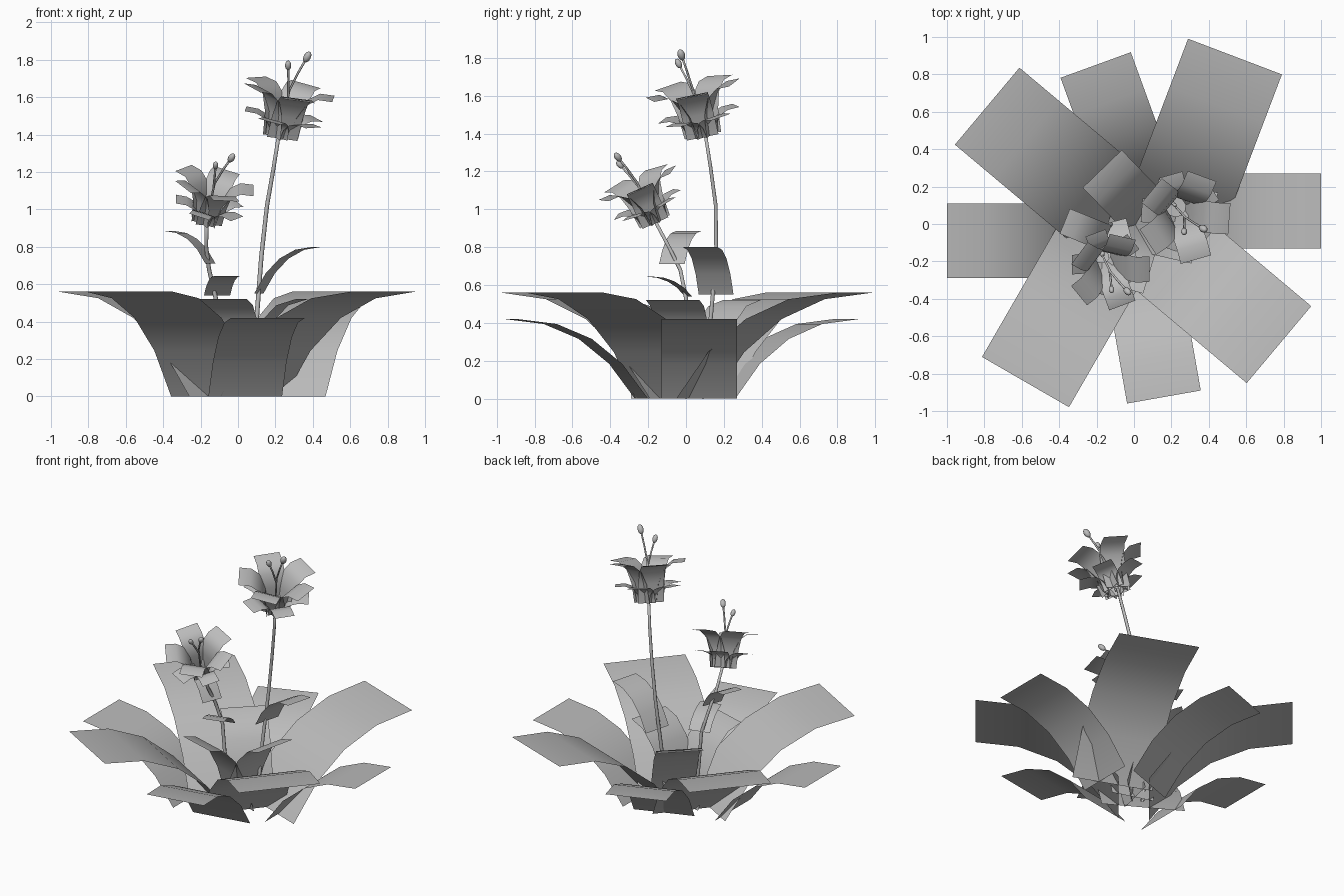
import bpy, bmesh, math
from mathutils import Vector, Matrix

if "Cube" in bpy.data.objects:
    bpy.data.objects.remove(bpy.data.objects["Cube"])

mat = bpy.data.materials.new("plant_grey")
mat.diffuse_color = (0.5, 0.5, 0.5, 1)
mat.use_nodes = True
mat.node_tree.nodes["Principled BSDF"].inputs["Base Color"].default_value = mat.diffuse_color


def finish(bm, name):
    me = bpy.data.meshes.new(name)
    bm.to_mesh(me)
    bm.free()
    for p in me.polygons:
        p.use_smooth = True
    me.materials.append(mat)
    ob = bpy.data.objects.new(name, me)
    bpy.context.collection.objects.link(ob)
    return ob


# Flat strip bent along a quadratic curve: rises first, then flares outwards
def strip(bm, mtx, length, height, width, c=0.36, droop=0.0, segs=4):
    rows = []
    for i in range(segs + 1):
        t = i / segs
        x = length * (2 * t * (1 - t) * c + t * t)
        z = height * (2 * t - t * t) - droop * t * t
        rows.append([bm.verts.new(mtx @ Vector((x, s * width / 2, z))) for s in (-1, 1)])
    for a, b in zip(rows, rows[1:]):
        bm.faces.new((a[0], b[0], b[1], a[1]))


# Leaf placed by the centre of its tip edge and its heading in degrees
def leaf(name, tip, heading, length, width, z0, z1):
    a = math.radians(heading)
    base = Vector((tip[0] - length * math.cos(a), tip[1] - length * math.sin(a), z0))
    bm = bmesh.new()
    strip(bm, Matrix.Translation(base) @ Matrix.Rotation(a, 4, 'Z'), length, z1 - z0, width)
    finish(bm, name)


# Round tube through a few points
def tube(name, pts, r0, r1, sides=6):
    bm = bmesh.new()
    pts = [Vector(p) for p in pts]
    rings = []
    for i, p in enumerate(pts):
        d = (pts[min(i + 1, len(pts) - 1)] - pts[max(i - 1, 0)]).normalized()
        u = d.cross(Vector((0, 1, 0))).normalized()
        v = d.cross(u)
        r = r0 + (r1 - r0) * i / (len(pts) - 1)
        rings.append([bm.verts.new(p + r * (math.cos(k * math.tau / sides) * u
                      + math.sin(k * math.tau / sides) * v)) for k in range(sides)])
    for a, b in zip(rings, rings[1:]):
        for k in range(sides):
            n = (k + 1) % sides
            bm.faces.new((a[k], a[n], b[n], b[k]))
    bm.faces.new(rings[-1])
    bmesh.ops.recalc_face_normals(bm, faces=bm.faces)
    finish(bm, name)


# Large rosette leaves
for i, (x, y, h) in enumerate([(0.54, 0.895, 69.2), (-0.785, 0.63, 140),
                               (-0.58, -0.845, 240), (0.775, -0.645, 320)]):
    leaf(f"large_leaf_{i+1}", (x, y), h, 0.91, 0.537, 0, 0.56)

# Low outer leaves
for i, (x, y, h) in enumerate([(1, 0.07, 0), (-0.205, 0.85, 110),
                               (-1, -0.09, 180), (0.16, -0.925, 280)]):
    leaf(f"low_leaf_{i+1}", (x, y), h, 0.7, 0.4, 0, 0.42)

# Upright inner leaves
for i, (x, y, h) in enumerate([(-0.17, 0.295, 134), (-0.09, -0.33, 253), (0.34, -0.07, -13)]):
    leaf(f"inner_leaf_{i+1}", (x, y), h, 0.35, 0.29, 0, 0.52)

# Stem leaves
leaf("stem_leaf_1", (-0.37, 0.015), 158, 0.24, 0.145, 0.71, 0.885)
leaf("stem_leaf_2", (-0.055, -0.2), -75, 0.22, 0.145, 0.54, 0.645)
leaf("stem_leaf_3", (0.425, 0.075), -15, 0.325, 0.19, 0.55, 0.80)

# Stems
tube("short_stem", [(-0.07, 0, 0), (-0.10, 0, 0.3), (-0.12, 0, 0.53), (-0.155, -0.03, 0.68),
                    (-0.17, -0.09, 0.8), (-0.168, -0.17, 0.95)], 0.013, 0.01)
tube("tall_stem", [(0.09, 0.08, 0), (0.10, 0.13, 0.42), (0.125, 0.16, 0.75),
                   (0.155, 0.157, 1.02), (0.19, 0.13, 1.22), (0.22, 0.10, 1.41)], 0.013, 0.01)


# Flower: two rings of flared petals and two stamens with anthers
def flower(name, base, axis, scale, turn, tips):
    rot = Vector((0, 0, 1)).rotation_difference(Vector(axis)).to_matrix().to_4x4()
    mtx = Matrix.Translation(base) @ rot @ Matrix.Scale(scale, 4)
    for ring, n, off, length, height, width, droop in (
            ("upper", 5, 0, 0.19, 0.29, 0.17, 0.03), ("lower", 5, 36, 0.16, 0.13, 0.13, 0.02)):
        bm = bmesh.new()
        for k in range(n):
            m = mtx @ Matrix.Rotation(math.radians(turn + off + 360 / n * k), 4, 'Z') \
                @ Matrix.Translation((0.05, 0, 0))
            strip(bm, m, length, height, width, 0.08, droop)
        finish(bm, f"{name}_{ring}_petals")
    for i, (tip, r) in enumerate(tips):
        b, t = Vector(base), Vector(tip)
        mid = b + Vector(axis).normalized() * (t - b).length * 0.55
        tube(f"{name}_stamen_{i+1}", [b, mid, mid.lerp(t, 0.5) + (mid - b) * 0.04, t], 0.006, 0.006)
        bm = bmesh.new()
        d = Vector((0, 0, 1)).rotation_difference(t - mid).to_matrix().to_4x4()
        bmesh.ops.create_uvsphere(bm, u_segments=10, v_segments=8, radius=1,
                                  matrix=Matrix.Translation(t) @ d
                                  @ Matrix.Diagonal((r, r, r * 1.6, 1)))
        finish(bm, f"{name}_anther_{i+1}")


flower("tall_flower", (0.225, 0.09, 1.39), (0.2, -0.22, 1), 1.0, -75,
       [((0.37, -0.025, 1.815), 0.02), ((0.268, -0.04, 1.77), 0.017)])
flower("short_flower", (-0.17, -0.165, 0.935), (0.22, -0.45, 1), 0.88, -70,
       [((-0.035, -0.36, 1.275), 0.018), ((-0.12, -0.35, 1.235), 0.015)])
